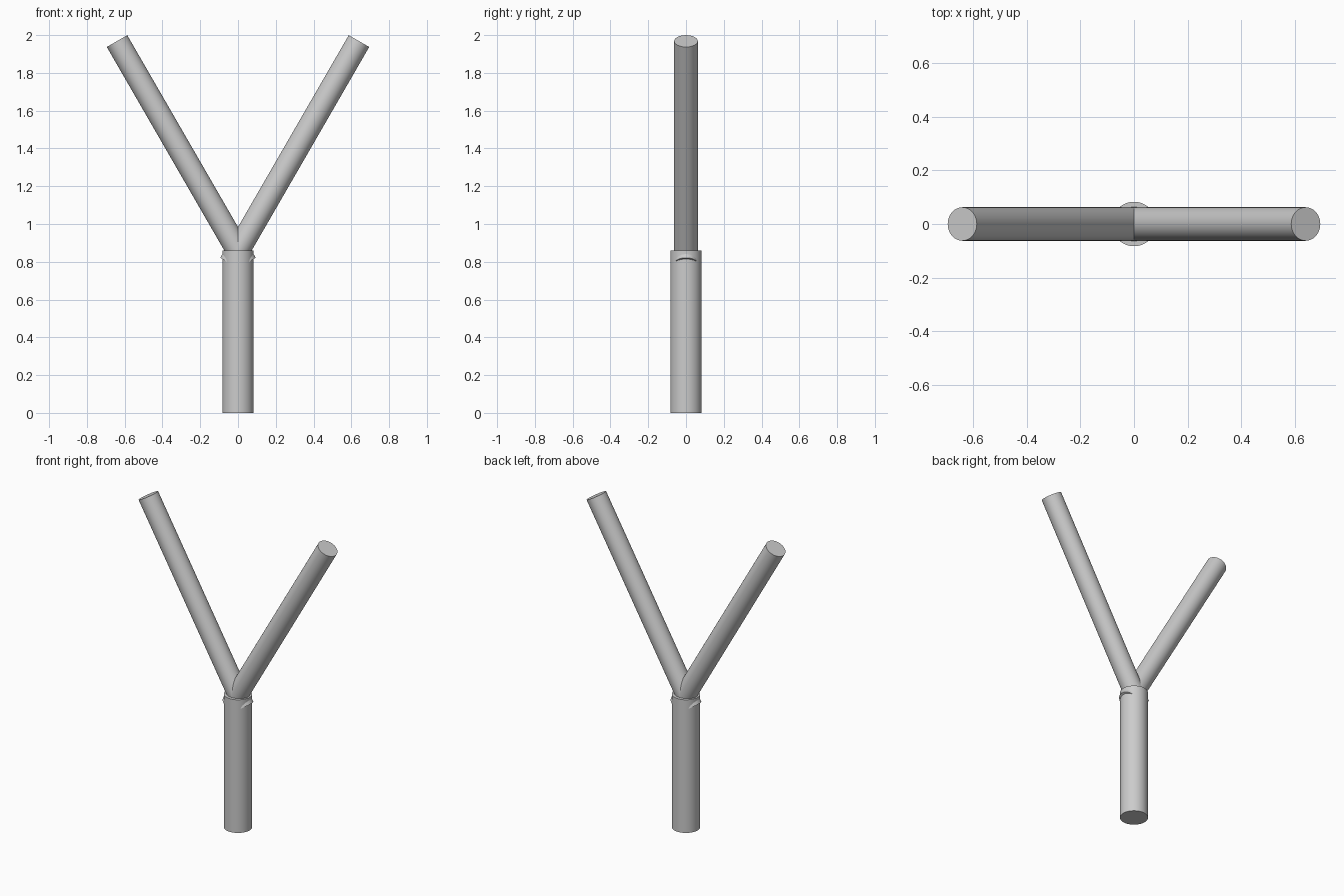
import bpy
import math
from mathutils import Vector

cube = bpy.data.objects.get("Cube")
if cube:
    bpy.data.objects.remove(cube, do_unlink=True)

# Single plain grey
grey = bpy.data.materials.new("light grey")
grey.use_nodes = True
colour = (0.6, 0.6, 0.6, 1.0)
grey.diffuse_color = colour
grey.node_tree.nodes["Principled BSDF"].inputs["Base Color"].default_value = colour


def rod(name, start, end, radius):
    """Capped smooth cylinder running between two points."""
    start, end = Vector(start), Vector(end)
    axis = end - start
    bpy.ops.mesh.primitive_cylinder_add(
        vertices=64, radius=radius, depth=axis.length, location=(start + end) / 2,
        rotation=axis.to_track_quat('Z', 'Y').to_euler())
    obj = bpy.context.object
    obj.name = name
    obj.data.materials.append(grey)
    bpy.ops.object.shade_smooth_by_angle(angle=math.radians(40))
    return obj


TRUNK_TOP = 0.859
TILT = math.radians(30)

# Upright trunk
rod("trunk", (0, 0, 0), (0, 0, TRUNK_TOP), 0.083)

# Two arms crossing at the trunk top, their lower ends poking through its sides
hub = Vector((0, 0, TRUNK_TOP))
for name, side in (("left_arm", 1), ("right_arm", -1)):
    direction = Vector((side * math.sin(TILT), 0, math.cos(TILT)))
    rod(name, hub - direction * 0.08, hub + direction * 1.281, 0.0625)
